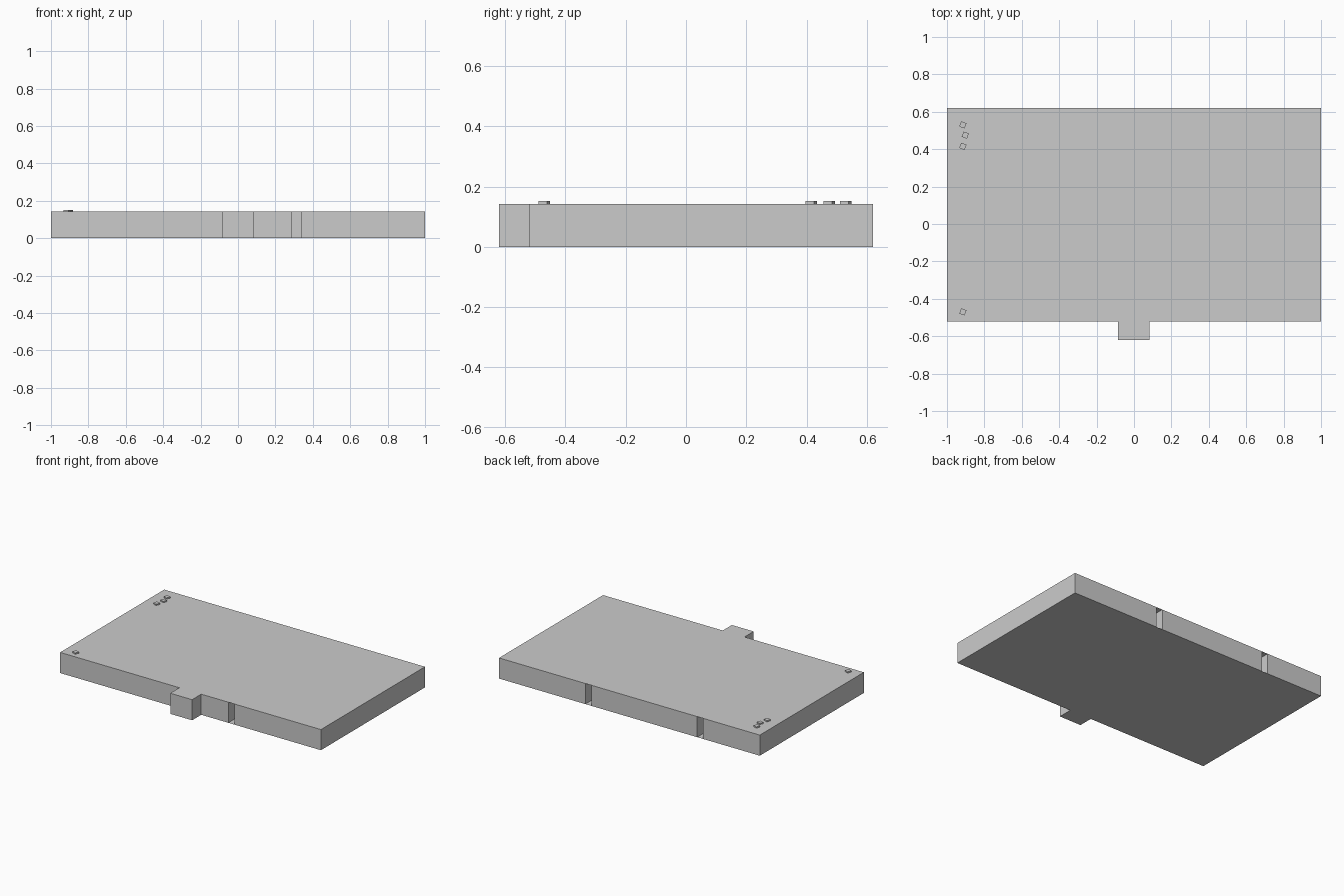
import bpy, bmesh, math
from mathutils import Matrix

if "Cube" in bpy.data.objects:
    bpy.data.objects.remove(bpy.data.objects["Cube"])

H = 0.143              # slab height
FRONT, BACK = -0.52, 0.62
DEPTH = 0.12           # how far the slots reach inwards


def slot(x0, x1, y, inward):
    """Four outline points of a recess, walked from x0 to x1."""
    return [(x0, y), (x0, y + inward), (x1, y + inward), (x1, y)]


def finish(bm, name):
    mesh = bpy.data.meshes.new(name)
    bm.to_mesh(mesh)
    bm.free()
    obj = bpy.data.objects.new(name, mesh)
    bpy.context.collection.objects.link(obj)
    return obj


# Slab body: walls follow the slots, top and bottom sheets cover them
tab = [(-0.085, FRONT), (-0.085, -0.62), (0.082, -0.62), (0.082, FRONT)]
corners_front, corners_back = [(-1, FRONT)], [(1, FRONT), (1, BACK), (-1, BACK)]
wall_line = (corners_front + tab + slot(0.29, 0.338, FRONT, DEPTH)
             + corners_back[:2]
             + slot(0.338, 0.29, BACK, -DEPTH)
             + slot(-0.52, -0.566, BACK, -DEPTH)
             + corners_back[2:])
cover_line = corners_front + tab + corners_back

bm = bmesh.new()
low = [bm.verts.new((x, y, 0)) for x, y in wall_line]
high = [bm.verts.new((x, y, H)) for x, y in wall_line]
n = len(low)
for i in range(n):
    j = (i + 1) % n
    bm.faces.new((low[i], low[j], high[j], high[i]))
bm.faces.new([bm.verts.new((x, y, H)) for x, y in cover_line])
bm.faces.new([bm.verts.new((x, y, 0)) for x, y in reversed(cover_line)])
finish(bm, "slab_body")

# Small tilted blocks on the top
for x, y in [(-0.915, 0.53), (-0.902, 0.475), (-0.915, 0.415), (-0.915, -0.47)]:
    bm = bmesh.new()
    place = (Matrix.Translation((x, y, H + 0.0045))
             @ Matrix.Rotation(math.radians(-20), 4, 'Z')
             @ Matrix.Diagonal((0.03, 0.03, 0.009, 1)))
    bmesh.ops.create_cube(bm, size=1, matrix=place)
    finish(bm, "roof_block")
